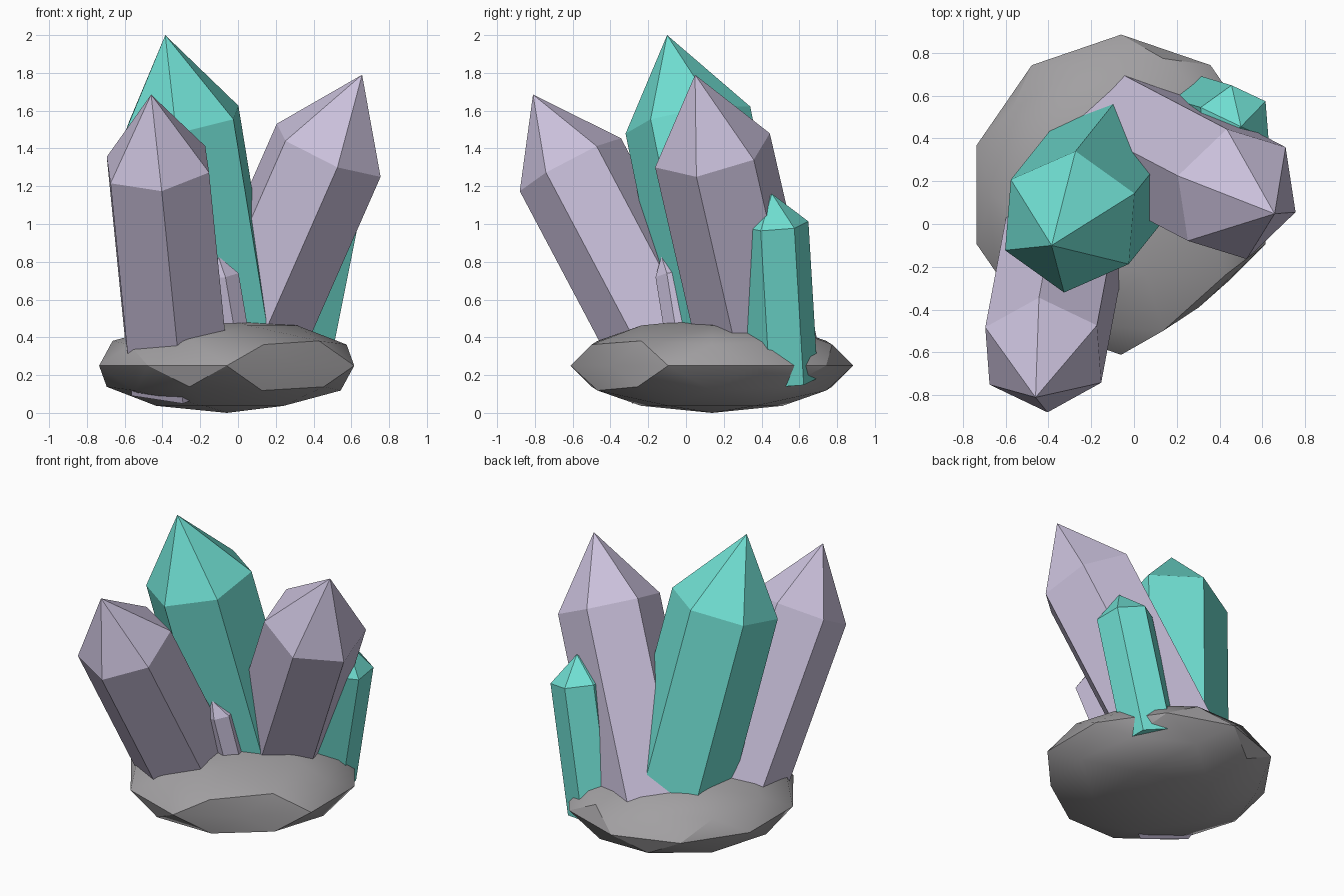
import bpy, bmesh, math
from mathutils import Vector, Matrix

cube = bpy.data.objects.get("Cube")
if cube:
    bpy.data.objects.remove(cube, do_unlink=True)


def material(name, rgb):
    m = bpy.data.materials.new(name)
    m.use_nodes = True
    m.diffuse_color = (*rgb, 1)
    m.node_tree.nodes["Principled BSDF"].inputs["Base Color"].default_value = (*rgb, 1)
    return m


teal = material("teal", (0.16, 0.73, 0.64))
lavender = material("lavender", (0.59, 0.53, 0.71))
stone = material("stone_grey", (0.36, 0.35, 0.36))


def add_object(name, bm, mat):
    bmesh.ops.recalc_face_normals(bm, faces=bm.faces[:])
    mesh = bpy.data.meshes.new(name)
    bm.to_mesh(mesh)
    bm.free()
    mesh.materials.append(mat)
    obj = bpy.data.objects.new(name, mesh)
    bpy.context.scene.collection.objects.link(obj)
    return obj


def crystal(name, mat, shoulder, tip, corner, lean, drop):
    """Six-sided prism with a pyramid point. Corner is the offset from the
    shoulder centre to one shoulder corner; lean is the sideways shift per
    unit of descent; drop is the height of the prism."""
    bm = bmesh.new()
    shoulder, corner = Vector(shoulder), Vector(corner)
    down = Vector((*lean, -1))
    axis = down.normalized()
    corner -= axis * corner.dot(axis)
    offsets = [Matrix.Rotation(math.tau * i / 6, 3, axis) @ corner for i in range(6)]
    top = [bm.verts.new(shoulder + o) for o in offsets]
    low = [bm.verts.new(shoulder + o + down * drop) for o in offsets]
    peak = bm.verts.new(tip)
    bm.faces.new(low)
    for i in range(6):
        j = (i + 1) % 6
        bm.faces.new((low[i], low[j], top[j], top[i]))
        bm.faces.new((top[i], top[j], peak))
    return add_object(name, bm, mat)


# Crystals
crystal("tall_crystal", teal, (-0.30, 0.01, 1.55), (-0.385, -0.10, 2.0),
        (0.30, 0.13, 0.09), (0.163, 0.204), 1.3)
crystal("front_crystal", lavender, (-0.424, -0.612, 1.314), (-0.46, -0.81, 1.685),
        (0.02, -0.268, -0.14), (0.10, 0.53), 1.125)
crystal("left_crystal", lavender, (0.48, 0.14, 1.39), (0.657, 0.048, 1.79),
        (0.275, -0.085, -0.14), (-0.44, 0.23), 1.15)
crystal("back_crystal", teal, (0.47, 0.47, 1.0), (0.50, 0.455, 1.16),
        (0.16, -0.075, -0.03), (-0.20, 0.06), 0.83)
crystal("small_crystal", lavender, (-0.085, -0.07, 0.73), (-0.105, -0.13, 0.83),
        (0.02, -0.09, -0.02), (0.17, 0.16), 0.4)

# Faceted rock base, with one rim corner pushed in
bm = bmesh.new()
bmesh.ops.create_icosphere(bm, subdivisions=2, radius=1)
for v in bm.verts:
    angle = math.degrees(math.atan2(v.co.y, v.co.x))
    if abs(v.co.z) < 0.1 and abs(angle + 54) < 5:
        v.co *= 0.87
    v.co = Vector((v.co.x * 0.71 - 0.06, v.co.y * 0.748 + 0.137, v.co.z * 0.25 + 0.255))
rock = add_object("rock_base", bm, stone)
lowest = min(v.co.z for v in rock.data.vertices)
for v in rock.data.vertices:
    v.co.z -= lowest

bpy.ops.object.select_all(action='DESELECT')
rock.select_set(True)
bpy.context.view_layer.objects.active = rock
bpy.ops.object.shade_smooth_by_angle(angle=math.radians(30))
